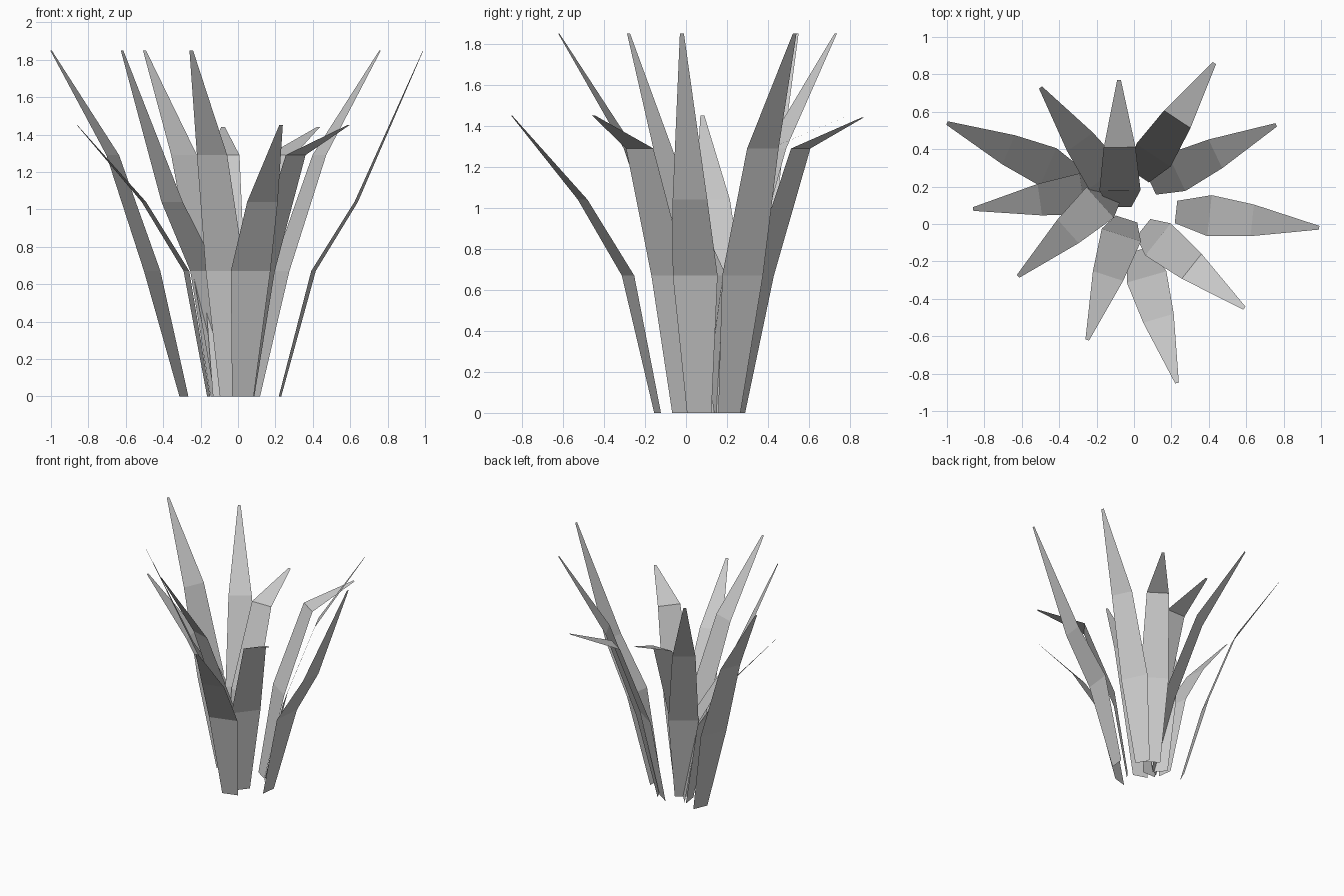
import bpy
import bmesh
from math import radians, cos, sin

# Every blade is a flat strip of three quads: (half width, distance back from the tip)
HALF_WIDTHS = (0.06, 0.11, 0.085, 0.01)
BACK = (0.59, 0.59, 0.36, 0.0)

# Blades: tip x, tip y, heading in degrees, first-segment lean, upper bend height, tip height
BLADES = [
    (0.99, -0.02, -6.3, 0.18, 1.04, 1.85),
    (0.76, 0.53, 25.5, 0.15, 1.29, 1.85),
    (0.43, 0.86, 56.5, 0.135, 1.29, 1.44),
    (-0.08, 0.77, 90.5, 0.09, 1.29, 1.44),
    (-0.50, 0.73, 126, 0.13, 1.29, 1.85),
    (-1.00, 0.54, 156.5, 0.185, 1.29, 1.85),
    (-0.86, 0.08, 188, 0.12, 1.04, 1.45),
    (-0.62, -0.28, 222, 0.10, 1.04, 1.85),
    (-0.25, -0.62, 252, 0.09, 1.29, 1.85),
    (0.23, -0.85, -74, 0.15, 1.04, 1.45),
    (0.59, -0.45, -38.5, 0.10, 1.29, 1.45),
]


def make_blade(name, tx, ty, heading, lean, bend_z, tip_z):
    c, s = cos(radians(heading)), sin(radians(heading))
    bm = bmesh.new()
    rows = []
    for i, z in enumerate((0, 0.67, bend_z, tip_z)):
        d = BACK[i] + (lean if i == 0 else 0)
        w = HALF_WIDTHS[i]
        x, y = tx - d * c, ty - d * s
        rows.append([bm.verts.new((x - k * w * s, y + k * w * c, z)) for k in (1, -1)])
    for a, b in zip(rows, rows[1:]):
        bm.faces.new((a[0], a[1], b[1], b[0]))
    mesh = bpy.data.meshes.new(name)
    bm.to_mesh(mesh)
    bm.free()
    bpy.context.collection.objects.link(bpy.data.objects.new(name, mesh))


# Ring of grass blades
for n, blade in enumerate(BLADES, 1):
    make_blade(f"grass_blade_{n}", *blade)
